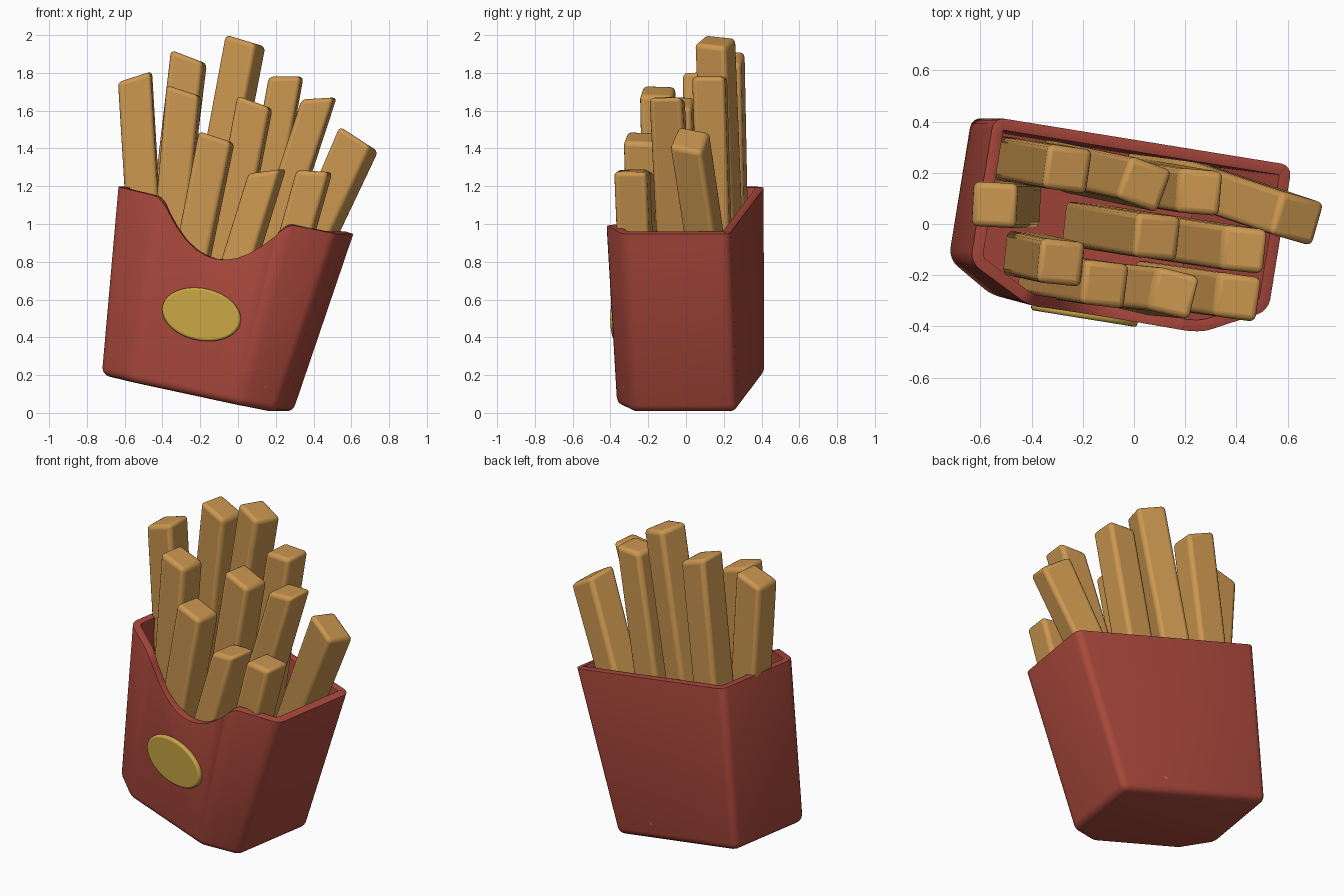
import bpy, bmesh
from math import radians, sin, cos
from mathutils import Matrix, Vector

if "Cube" in bpy.data.objects:
    bpy.data.objects.remove(bpy.data.objects["Cube"])

TILT = Matrix.Rotation(radians(-9.2), 4, 'Z') @ Matrix.Rotation(radians(12), 4, 'Y')
CX = -0.24          # carton centre along its own x axis
FLOOR, RIM = 0.052, 1.045


def material(name, rgb):
    m = bpy.data.materials.new(name)
    m.diffuse_color = (*rgb, 1)
    m.use_nodes = True
    m.node_tree.nodes["Principled BSDF"].inputs["Base Color"].default_value = m.diffuse_color
    return m


RED = material("carton_red", (0.40, 0.065, 0.045))
YELLOW = material("badge_yellow", (0.58, 0.38, 0.06))
POTATO = material("potato", (0.60, 0.31, 0.08))


def make_object(name, bm, mat):
    mesh = bpy.data.meshes.new(name)
    bm.to_mesh(mesh)
    bm.free()
    obj = bpy.data.objects.new(name, mesh)
    bpy.context.collection.objects.link(obj)
    mesh.materials.append(mat)
    return obj


def bevel(obj, width, segments, angle):
    b = obj.modifiers.new("bevel", 'BEVEL')
    b.width, b.segments = width, segments
    b.limit_method, b.angle_limit = 'ANGLE', radians(angle)


def smooth(obj, angle=40):
    bpy.ops.object.select_all(action='DESELECT')
    obj.select_set(True)
    bpy.context.view_layer.objects.active = obj
    bpy.ops.object.shade_smooth_by_angle(angle=radians(angle))


# Carton: six-sided tapered cup, front edge dips in a parabola
def ring(bm, half, front_half, back, front, z):
    pts = [(half, back), (-half, back), (-half, -0.25),
           (-front_half, front), (front_half, front), (half, -0.25)]
    return [bm.verts.new((CX + x, y, z)) for x, y in pts]


bm = bmesh.new()
low = ring(bm, 0.483, 0.29, 0.312, -0.365, FLOOR)
top = ring(bm, 0.603, 0.345, 0.325, -0.38, RIM)
DIP, STEPS = 0.26, 12
dip = []
for i in range(1, STEPS):
    t = 1 - 2 * i / STEPS
    drop = DIP * (1 - t * t)
    dip.append(bm.verts.new((CX + 0.01 + 0.345 * t, -0.38 + 0.015 * drop, RIM - drop)))
bm.faces.new(low[::-1])
for i in range(6):
    j = (i + 1) % 6
    bm.faces.new([low[i], low[j], top[j]] + (dip if i == 3 else []) + [top[i]])
inner_edges = [e for e in bm.edges if len(e.link_faces) == 2]
bmesh.ops.bevel(bm, geom=inner_edges, offset=0.05, segments=4, profile=0.5,
                affect='EDGES', clamp_overlap=True)
carton = make_object("carton", bm, RED)
wall = carton.modifiers.new("wall", 'SOLIDIFY')
wall.thickness, wall.offset, wall.use_even_offset = 0.045, -1, True
bevel(carton, 0.014, 3, 50)
carton.matrix_world = TILT
smooth(carton)

# Badge: flat oval on the front
bm = bmesh.new()
bmesh.ops.create_cone(bm, cap_ends=True, segments=48, radius1=1, radius2=1, depth=1)
bmesh.ops.transform(bm, verts=bm.verts, matrix=Matrix.Translation((CX, -0.375, 0.482))
                    @ Matrix.Diagonal((0.213, 0.042, 0.138, 1))
                    @ Matrix.Rotation(radians(90), 4, 'X'))
badge = make_object("badge", bm, YELLOW)
bevel(badge, 0.012, 3, 50)
badge.matrix_world = TILT
smooth(badge)

# Fries: leaning square sticks with slanted ends
# top x, y, z, lean x, lean y, end slope, turn in degrees
FRIES = [
    (-0.545, 0.075, 1.78, -0.06, 0.00, 0.32, -3),
    (-0.26, 0.215, 1.885, 0.12, -0.02, -0.38, -8),
    (0.04, 0.155, 1.97, 0.19, -0.04, -0.30, -20),
    (0.255, 0.125, 1.78, 0.18, -0.03, 0.00, -5),
    (0.43, -0.10, 1.665, 0.33, -0.05, 0.06, -6),
    (0.64, 0.02, 1.45, 0.45, -0.15, -0.65, -16),
    (-0.285, -0.15, 1.705, 0.09, -0.02, -0.32, -6),
    (0.09, -0.05, 1.645, 0.19, -0.03, -0.37, -6),
    (-0.113, -0.235, 1.46, 0.20, -0.03, -0.33, -7),
    (0.155, -0.27, 1.28, 0.31, -0.03, 0.13, -14),
    (0.405, -0.285, 1.28, 0.28, -0.04, -0.06, -8),
]
UP = TILT.to_3x3() @ Vector((0, 0, 1))
HALF = 0.087
for n, (x, y, z, lx, ly, slope, turn) in enumerate(FRIES, 1):
    tip, lean = Vector((x, y, z)), Vector((lx, ly, 1))
    foot = tip - lean * ((tip.dot(UP) - 0.13) / lean.dot(UP))
    c, s = cos(radians(turn)) * HALF, sin(radians(turn)) * HALF
    corners = [Vector((c * a - s * b, s * a + c * b, 0))
               for a, b in ((1, 1), (-1, 1), (-1, -1), (1, -1))]
    bm = bmesh.new()
    lo = [bm.verts.new(foot + k) for k in corners]
    hi = [bm.verts.new(tip + k + Vector((0, 0, slope * k.x))) for k in corners]
    bm.faces.new(lo[::-1])
    bm.faces.new(hi)
    for i in range(4):
        j = (i + 1) % 4
        bm.faces.new((lo[i], lo[j], hi[j], hi[i]))
    fry = make_object(f"fry_{n:02d}", bm, POTATO)
    bevel(fry, 0.024, 3, 30)
    smooth(fry)
